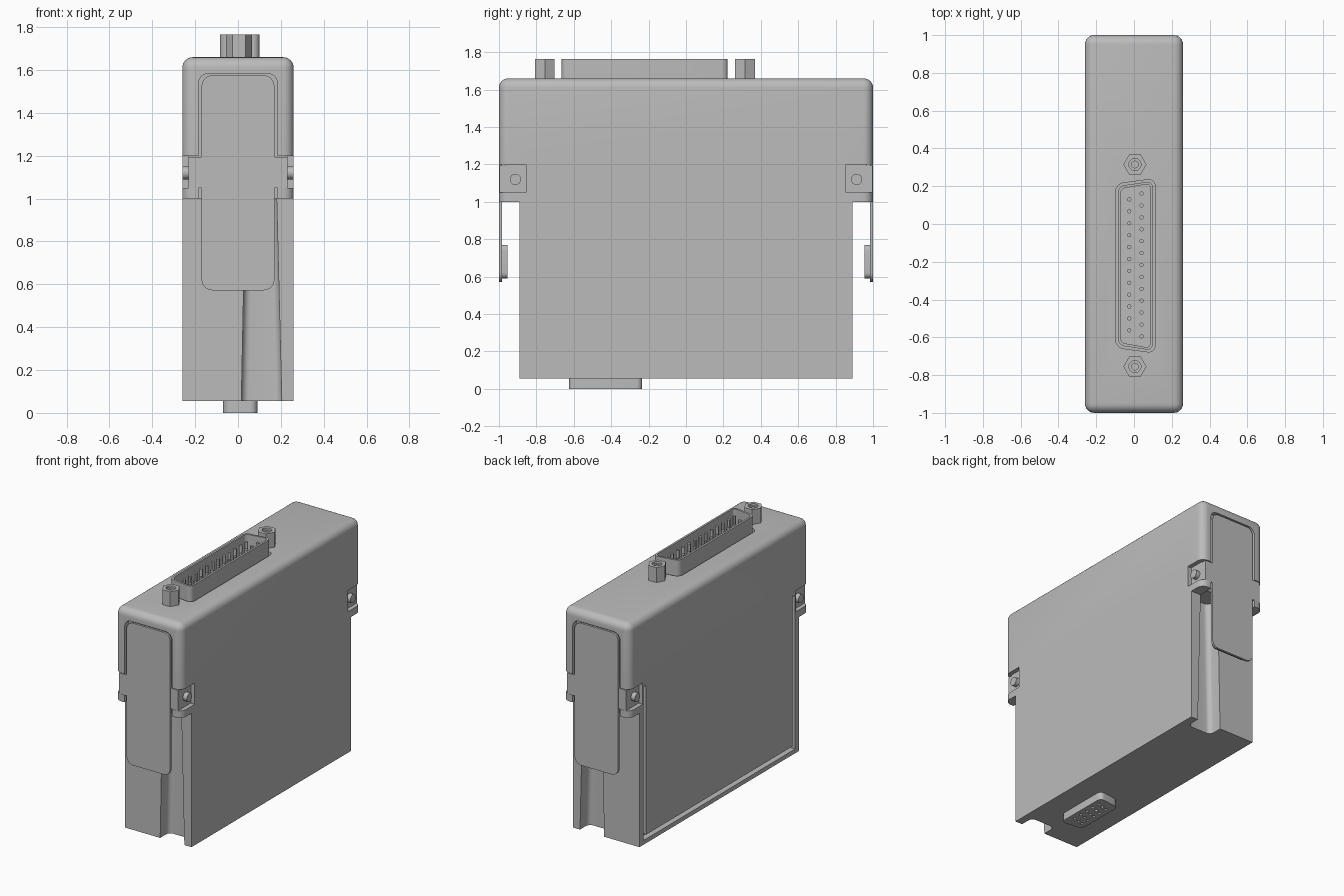
import bpy, bmesh
from math import radians
from mathutils import Matrix, Vector

if "Cube" in bpy.data.objects:
    bpy.data.objects.remove(bpy.data.objects["Cube"], do_unlink=True)

GREY = (0.5, 0.5, 0.5, 1)
grey = bpy.data.materials.new("plain grey")
grey.use_nodes = True
grey.diffuse_color = GREY
grey.node_tree.nodes["Principled BSDF"].inputs["Base Color"].default_value = GREY


def finish(name, bm):
    bmesh.ops.recalc_face_normals(bm, faces=bm.faces)
    mesh = bpy.data.meshes.new(name)
    bm.to_mesh(mesh)
    bm.free()
    mesh.materials.append(grey)
    ob = bpy.data.objects.new(name, mesh)
    bpy.context.collection.objects.link(ob)
    return ob


def prism(name, pts, axis, lo, hi, radius=0, rule=None):
    """Extrude a 2D outline along an axis and round the edges chosen by rule."""
    place = {"X": lambda a, b: (lo, a, b),
             "Y": lambda a, b: (a, lo, b),
             "Z": lambda a, b: (a, b, lo)}[axis]
    bm = bmesh.new()
    face = bm.faces.new([bm.verts.new(place(*p)) for p in pts])
    move = Vector([(hi - lo) * (axis == k) for k in "XYZ"])
    new = bmesh.ops.extrude_face_region(bm, geom=[face])["geom"]
    bmesh.ops.translate(bm, vec=move, verts=[v for v in new if isinstance(v, bmesh.types.BMVert)])
    if radius:
        along = move.normalized()
        rule = rule or (lambda u, v: abs((u - v).normalized().dot(along)) > 0.99)
        edges = [e for e in bm.edges if rule(e.verts[0].co, e.verts[1].co)]
        bmesh.ops.bevel(bm, geom=edges, offset=radius, segments=6, profile=0.5, affect="EDGES")
    return finish(name, bm)


def rect(a0, a1, b0, b1):
    return [(a0, b0), (a1, b0), (a1, b1), (a0, b1)]


def cylinders(name, spots, radius, height, sides=12, turn=None):
    """One mesh holding a cylinder centred on each spot."""
    bm = bmesh.new()
    for s in spots:
        bmesh.ops.create_cone(bm, cap_ends=True, segments=sides, radius1=radius, radius2=radius,
                              depth=height, matrix=Matrix.Translation(s) @ (turn or Matrix()))
    return finish(name, bm)


def boolean(ob, other, operation="DIFFERENCE"):
    mod = ob.modifiers.new("join or cut", "BOOLEAN")
    mod.operation, mod.solver, mod.object = operation, "EXACT", other
    bpy.context.view_layer.objects.active = ob
    bpy.ops.object.modifier_apply(modifier=mod.name)
    bpy.data.objects.remove(other, do_unlink=True)


def d_outline(x0, x1, y0, y1, slant, grow=0):
    return [(x0 - grow, y0 + slant - grow), (x1 + grow, y0 - grow),
            (x1 + grow, y1 + grow), (x0 - grow, y1 - slant + grow)]


# Housing: wide rounded hood above a narrower body
def hood_edge(u, v):
    top = min(u.z, v.z) > 1.6
    corner = min(abs(u.y), abs(v.y)) > 0.99 and abs(u.z - v.z) > 0.1
    return top or corner


half = [(0.89, 0.055), (0.89, 1), (1, 1), (1, 1.66)]
housing = prism("housing", half + [(-y, z) for y, z in reversed(half)], "X",
                -0.26, 0.26, 0.05, hood_edge)

for s in (-1, 1):
    # Latch pocket in the hood end
    boolean(housing, prism("cut", rect(-0.185, 0.185, 0.9, 1.585), "Y", s * 0.96, s * 1.1, 0.05))
    boolean(housing, prism("cut", rect(-0.4, 0.4, 1.05, 1.2), "Y", s * 0.965, s * 1.1))
    # Tapered finger channel in the body end
    boolean(housing, prism(
        "cut", [(0.015, 0.03), (0.205, 0.03), (0.18, 1.02), (0.035, 1.02)], "Y", s * 0.79, s * 0.955,
        0.035, lambda u, v: abs(u.y) < 0.8 and abs(v.y) < 0.8 and abs(u.z - v.z) > 0.5))
    for t in (-1, 1):
        # Hinge notch at the hood corner
        boolean(housing, prism("cut", rect(s * 0.855, s * 1.1, 1.05, 1.2), "X", t * 0.23, t * 0.4))

# U-shaped seam on one side
seam = [(0.845, 1.17), (0.845, 0.085), (-0.845, 0.085), (-0.845, 1.17),
        (-0.815, 1.17), (-0.815, 0.115), (0.815, 0.115), (0.815, 1.17)]
boolean(housing, prism("cut", seam, "X", -0.3, -0.215))

# Opening around the upper connector
UPPER = (-0.085, 0.1, -0.67, 0.228, 0.028)
boolean(housing, prism("cut", d_outline(*UPPER, grow=0.012), "Z", 1.63, 1.8, 0.04))

# Upper connector: open shell with two rows of pins
shell = prism("upper_connector_shell", d_outline(*UPPER), "Z", 1.6, 1.765, 0.035)
boolean(shell, prism("cut", d_outline(*UPPER, grow=-0.014), "Z", 1.635, 1.8, 0.025))
pins = [(-0.025, 0.13 - 0.063 * i, 1.69) for i in range(12)]
pins += [(0.04, 0.161 - 0.063 * i, 1.69) for i in range(13)]
pin_set = cylinders("upper_connector_pins", pins, 0.011, 0.11)

# Hexagonal standoffs with stepped bores
standoffs = []
for name, y in (("front_standoff", -0.755), ("back_standoff", 0.315)):
    post = cylinders(name, [(0.005, y, 1.7075)], 0.061, 0.115, 6, Matrix.Rotation(radians(30), 4, "Z"))
    xs = [v.co.x for v in post.data.vertices]
    if max(xs) < 0.06:
        post.data.transform(Matrix.Translation((0.005, y, 0)) @ Matrix.Rotation(radians(30), 4, "Z")
                            @ Matrix.Translation((-0.005, -y, 0)))
    boolean(post, cylinders("cut", [(0.005, y, 1.78)], 0.032, 0.06, 20))
    boolean(post, cylinders("cut", [(0.005, y, 1.74)], 0.018, 0.08, 16))
    standoffs.append(post)

# Lower connector with three rows of sockets
plug = prism("lower_connector", d_outline(-0.07, 0.09, -0.63, -0.23, 0.02), "Z", 0, 0.07, 0.035)
sockets = [(0.01 + 0.04 * r, -0.43 + 0.06 * c + 0.012 * r, 0)
           for r in (-1, 0, 1) for c in range(-2, 3)]
boolean(plug, cylinders("cut", sockets, 0.011, 0.06))

# Spring latches, each with a finger pad and hinge pins
smooth = [housing, shell, pin_set, plug] + standoffs
for side, s in (("front", -1), ("back", 1)):
    latch = prism(side + "_latch", rect(-0.17, 0.17, 0.572, 1.575), "Y", s * 0.984, s * 0.999, 0.05)
    ears = prism(side + "_latch_ears", rect(-0.23, 0.23, 1.05, 1.195), "Y", s * 0.95, s * 0.998)
    pad = prism(side + "_latch_pad", rect(-0.14, 0.14, 0.59, 0.77), "Y", s * 0.955, s * 0.986, 0.03)
    hinge = cylinders(side + "_hinge_pins", [(t * 0.235, s * 0.912, 1.12) for t in (-1, 1)],
                      0.03, 0.05, 24, Matrix.Rotation(radians(90), 4, "Y"))
    smooth += [latch, ears, pad, hinge]

# Smooth the rounded surfaces, keep the hard edges
bpy.ops.object.select_all(action="DESELECT")
for ob in smooth:
    ob.select_set(True)
bpy.context.view_layer.objects.active = housing
bpy.ops.object.shade_smooth_by_angle(angle=radians(30))
